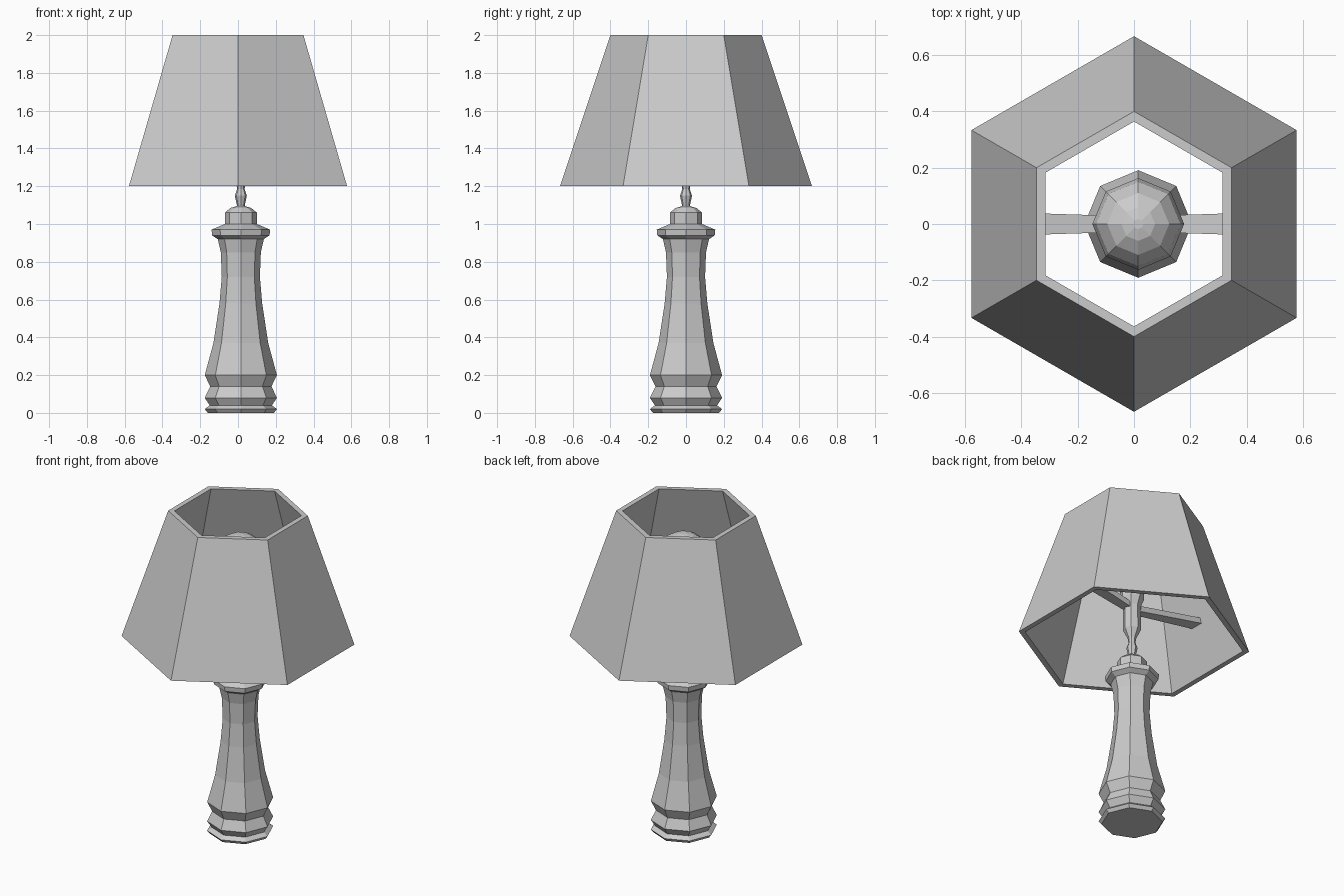
import bpy, bmesh
from math import sin, cos, pi

if "Cube" in bpy.data.objects:
    bpy.data.objects.remove(bpy.data.objects["Cube"])

STEM_X = 0.015  # the stem sits slightly off the shade's centre


def make_object(name, bm):
    bmesh.ops.recalc_face_normals(bm, faces=bm.faces)
    mesh = bpy.data.meshes.new(name)
    bm.to_mesh(mesh)
    bm.free()
    ob = bpy.data.objects.new(name, mesh)
    bpy.context.collection.objects.link(ob)
    return ob


def lathe(name, profile, sides=8, x=0.0, start=0.0, closed=False):
    """Faceted turning from (radius, z) points; closed joins last ring to first."""
    bm = bmesh.new()
    rings = [[bm.verts.new((x + r * cos(start + 2 * pi * i / sides),
                            r * sin(start + 2 * pi * i / sides), z))
              for i in range(sides)] for r, z in profile]
    pairs = list(zip(rings, rings[1:]))
    if closed:
        pairs.append((rings[-1], rings[0]))
    else:
        bm.faces.new(rings[0])
        bm.faces.new(rings[-1])
    for a, b in pairs:
        for i in range(sides):
            j = (i + 1) % sides
            bm.faces.new((a[i], a[j], b[j], b[i]))
    return make_object(name, bm)


# Turned body with foot mouldings and collar
lathe("lamp_body", [
    (0.175, 0), (0.191, 0.02), (0.165, 0.04), (0.191, 0.08), (0.162, 0.14),
    (0.191, 0.20), (0.145, 0.37), (0.113, 0.58), (0.101, 0.72), (0.106, 0.85),
    (0.122, 0.92), (0.152, 0.94), (0.155, 0.97), (0.085, 1.0)], x=STEM_X)

# Cap on top of the body
lathe("body_cap", [(0.085, 0.99), (0.085, 1.06), (0.055, 1.085), (0.02, 1.095)], x=STEM_X)

# Slim neck and bulb socket
lathe("neck", [(0.022, 1.09), (0.021, 1.10), (0.032, 1.15), (0.02, 1.185), (0.024, 1.22)],
      x=STEM_X)
lathe("bulb_socket", [(0.022, 1.21), (0.052, 1.27), (0.05, 1.42), (0.07, 1.47), (0.07, 1.51)],
      x=STEM_X)

# Light bulb
lathe("light_bulb", [
    (0.06, 1.50), (0.09, 1.57), (0.145, 1.65), (0.163, 1.72), (0.15, 1.78),
    (0.11, 1.83), (0.06, 1.86), (0.018, 1.87)], x=STEM_X)

# Hexagonal shade with wall thickness
lathe("lamp_shade", [(0.667, 1.2), (0.4, 2.0), (0.364, 2.0), (0.631, 1.2)],
      sides=6, start=pi / 2, closed=True)

# Tapered arms rising from the socket to the shade
for side, label in ((-1, "left"), (1, "right")):
    bm = bmesh.new()
    bmesh.ops.create_cube(bm, size=1)
    for v in bm.verts:
        outer = v.co.x > 0
        v.co = (side * (0.475 if outer else 0.03),
                v.co.y * (0.084 if outer else 0.056),
                (1.495 if outer else 1.415) + v.co.z * 0.035)
    make_object(label + "_shade_arm", bm)
